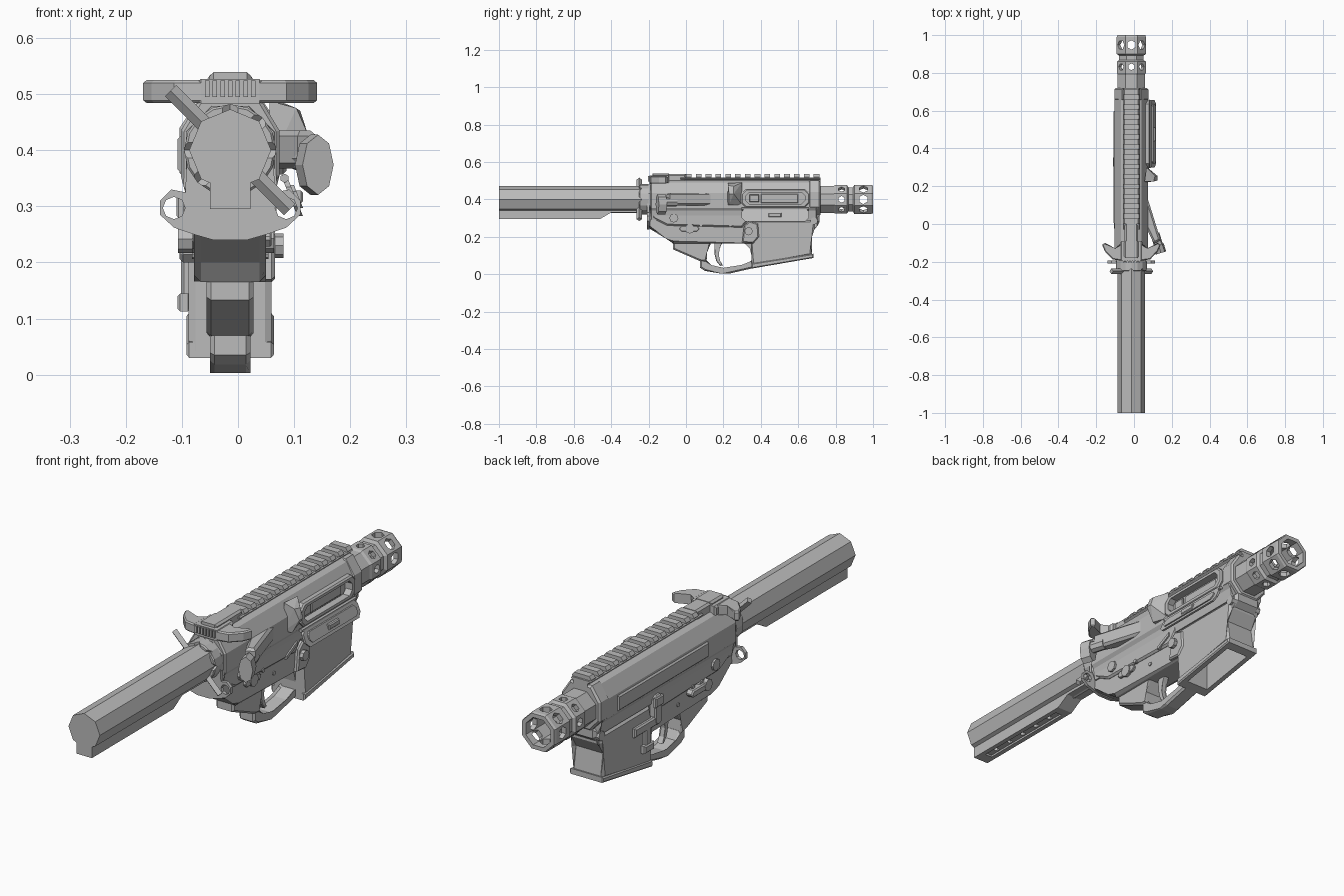
import bpy, bmesh
from math import pi, sin, cos
from mathutils import Vector

cube = bpy.data.objects.get("Cube")
if cube:
    bpy.data.objects.remove(cube)

MID = -0.014    # centre line of the body
AXIS_Z = 0.40   # height of the tube axis

grey = bpy.data.materials.new("matte_grey")
grey.use_nodes = True
grey.diffuse_color = (0.5, 0.5, 0.5, 1)
grey.node_tree.nodes["Principled BSDF"].inputs["Base Color"].default_value = (0.5, 0.5, 0.5, 1)


def finish(name, bm):
    bmesh.ops.recalc_face_normals(bm, faces=bm.faces)
    bmesh.ops.translate(bm, verts=bm.verts, vec=(MID, 0, 0))
    mesh = bpy.data.meshes.new(name)
    bm.to_mesh(mesh)
    bm.free()
    mesh.materials.append(grey)
    ob = bpy.data.objects.new(name, mesh)
    bpy.context.collection.objects.link(ob)
    return ob


def prism(name, axis, pts, lo, hi, chamfer=0):
    """Extrude a flat outline along one axis, with chamfered ends."""
    place = {"x": lambda p, d: (d, p[0], p[1]),
             "y": lambda p, d: (p[0], d, p[1]),
             "z": lambda p, d: (p[0], p[1], d)}[axis]
    bm = bmesh.new()
    a, b = [[bm.verts.new(place(p, d)) for p in pts] for d in (lo, hi)]
    caps = [bm.faces.new(a), bm.faces.new(b)]
    n = len(pts)
    for i in range(n):
        bm.faces.new((a[i], a[(i + 1) % n], b[(i + 1) % n], b[i]))
    if chamfer:
        edges = [e for f in caps for e in f.edges]
        bmesh.ops.bevel(bm, geom=edges, offset=chamfer, segments=1, affect='EDGES')
    return finish(name, bm)


def box(name, x, y, z, chamfer=0):
    return prism(name, "x", [(y[0], z[0]), (y[1], z[0]), (y[1], z[1]), (y[0], z[1])], *x, chamfer)


def both(pts):
    """Complete an outline by mirroring its right half."""
    return pts + [(-x, z) for x, z in reversed(pts)]


def tube(name, profile, turn, sides=8):
    """Rings of (y, radius) around the long axis."""
    bm = bmesh.new()
    rings = []
    for y, r in profile:
        angles = [turn + 2 * pi * i / sides for i in range(sides)]
        rings.append([bm.verts.new((r * cos(t), y, AXIS_Z + r * sin(t))) for t in angles])
    for a, b in zip(rings, rings[1:]):
        for i in range(sides):
            j = (i + 1) % sides
            bm.faces.new((a[i], a[j], b[j], b[i]))
    bm.faces.new(rings[0])
    bm.faces.new(rings[-1])
    return finish(name, bm)


def rod(name, centre, direction, r, length, sides=8, tall=1):
    bm = bmesh.new()
    bmesh.ops.create_cone(bm, cap_ends=True, segments=sides, radius1=r, radius2=r, depth=length)
    turn = Vector(direction).to_track_quat('Z', 'Y').to_matrix()
    bmesh.ops.rotate(bm, verts=bm.verts, cent=(0, 0, 0), matrix=turn)
    bmesh.ops.scale(bm, verts=bm.verts, vec=(1, 1, tall))
    bmesh.ops.translate(bm, verts=bm.verts, vec=centre)
    return finish(name, bm)


def hull(name, pts):
    bm = bmesh.new()
    for p in pts:
        bm.verts.new(p)
    bmesh.ops.convex_hull(bm, input=bm.verts)
    return finish(name, bm)


def cut(ob, cutters):
    """Subtract cutters, bake the result and remove them."""
    for c in cutters:
        c.hide_render = True
        m = ob.modifiers.new("cut", 'BOOLEAN')
        m.operation, m.solver, m.object = 'DIFFERENCE', 'EXACT', c
    graph = bpy.context.evaluated_depsgraph_get()
    graph.update()
    mesh = bpy.data.meshes.new_from_object(ob.evaluated_get(graph))
    ob.modifiers.clear()
    ob.data = mesh
    for c in cutters:
        bpy.data.objects.remove(c)


def repeat(ob, count, step):
    m = ob.modifiers.new("repeat", 'ARRAY')
    m.count, m.use_relative_offset, m.use_constant_offset = count, False, True
    m.constant_offset_displace = step


# Rear tube with its underside rib, slot and holes
tube("rear_tube", [(-1, .073), (-.19, .073)], pi / 2)
rib = prism("tube_rib", "x", [(-1, .36), (-1, .295), (-.46, .295), (-.40, .33), (-.22, .33), (-.22, .36)], -.036, .036)
cut(rib, [box("slot", (-.016, .016), (-.95, -.5), (.28, .303))])
cut(rib, [rod("hole", (0, -.9 + .085 * i, .3), (0, 0, 1), .012, .05, 6) for i in range(5)])

# Notched ring and end plate with side loops
nut = tube("notched_ring", [(-.25, .078), (-.245, .082), (-.2, .082)], pi / 8, 16)
cut(nut, [rod("notch", (0, -.25, AXIS_Z), (cos(i * pi / 4), 0, sin(i * pi / 4)), .014, .3, 4) for i in range(4)])
plate = prism("end_plate", "y", both([(.03, .24), (.065, .25), (.1, .262), (.125, .285), (.125, .31),
              (.105, .33), (.08, .325), (.075, .43), (.03, .475)]), -.208, -.194)
cut(plate, [rod("loop_hole", (s * .1, -.2, .297), (0, 1, 0), .02, .1) for s in (-1, 1)])

# Upper body
upper = prism("upper_body", "y", both([(.07, .29), (.078, .34), (.088, .355), (.088, .435), (.055, .49),
              (.035, .5)]), -.19, .70, .006)
cut(upper, [box("port", (.066, .2), (.32, .635), (.372, .438))])
prism("front_collar", "y", both([(.045, .31), (.09, .36), (.09, .44), (.05, .5)]), .655, .72, .008)
box("side_panel", (-.094, -.08), (.0, .6), (.36, .425), .006)

# Top rail
prism("rail_base", "y", both([(.032, .48), (.032, .505), (.045, .513), (.04, .518)]), -.03, .72)
tooth = prism("rail_teeth", "y", both([(.04, .514), (.045, .521), (.035, .535)]), .0, .03)
repeat(tooth, 14, (0, .0525, 0))
box("rail_rear_block", (-.035, .035), (-.1, 0), (.485, .537), .008)

# Pull handle with swept wings
box("handle_centre", (-.06, .06), (-.195, -.09), (.483, .527), .008)
box("handle_latch", (-.038, .038), (-.18, -.09), (.5, .539), .008)
repeat(box("handle_ridges", (-.045, -.037), (-.203, -.19), (.495, .524)), 7, (.0137, 0, 0))
for side, s in (("left", 1), ("right", -1)):
    wing = [(.05, -.1), (.085, -.135), (.14, -.1), (.155, -.11), (.14, -.145), (.1, -.187), (.05, -.195)]
    prism("handle_wing_" + side, "z", [(s * x, y) for x, y in wing], .484, .525, .005)


# Side port: frame, inner slide and open cover
def rounded(y0, y1, z0, z1, c):
    return [(y0 + c, z0), (y1 - c, z0), (y1, z0 + c), (y1, z1 - c),
            (y1 - c, z1), (y0 + c, z1), (y0, z1 - c), (y0, z0 + c)]


frame = prism("port_frame", "x", rounded(.295, .66, .357, .455, .025), .07, .1, .006)
cut(frame, [prism("opening", "x", rounded(.32, .635, .375, .438, .018), 0, .2)])
box("port_slide", (.06, .075), (.4, .6), (.38, .43), .004)
box("port_slide_step", (.07, .08), (.34, .39), (.385, .425), .003)
rod("cover_hinge", (.097, .477, .35), (0, 1, 0), .008, .36, 6)
outer = rounded(.298, .657, .283, .352, .018)
hull("port_cover", [(.092 + (.352 - z) * .4 + t, y, z) for y, z in outer for t in (0, .01)])
inner = rounded(.32, .635, .297, .338, .012)
hull("cover_rib", [(.1 + (.352 - z) * .4 + t, y, z) for y, z in inner for t in (0, .008)])
box("cover_latch", (.108, .13), (.44, .51), (.305, .328), .004)

# Deflector wedge behind the port
hull("deflector", [(.07, .22, .37), (.07, .225, .488), (.118, .225, .475), (.138, .23, .43), (.105, .23, .37),
                   (.125, .255, .47), (.138, .255, .43), (.08, .3, .49), (.08, .3, .37), (.09, .295, .44)])

# Angled plunger housing and button
prism("plunger_housing", "z", [(.06, .14), (.085, .14), (.155, -.085), (.12, -.105), (.06, .02)], .367, .435, .01)
rod("plunger_stem", (.14, -.1, .385), (.3, -.95, 0), .024, .1)
rod("plunger_button", (.15, -.132, .374), (.3, -.95, 0), .029, .045, 8, 1.85)

# Lower body
prism("lower_body", "x", [(-.2, .34), (-.205, .25), (-.1, .2), (-.07, .165), (.38, .165), (.6, .2), (.665, .22),
      (.69, .26), (.715, .28), (.715, .315), (.6, .34)], -.064, .064, .012)
prism("lower_shelf", "x", [(-.18, .34), (-.18, .3), (-.1, .26), (.3, .25), (.34, .3), (.34, .34)], -.074, .074, .008)
tube("rear_boss", [(-.2, .085), (-.13, .088)], pi / 8)
prism("grip_mount", "x", [(-.07, .2), (-.07, .133), (.075, .07), (.11, .065), (.105, .12), (.135, .17), (.1, .2)],
      -.042, .042, .008)

# Hollow well with a flared lip
well = prism("well", "x", [(.35, .04), (.675, .1), (.66, .2), (.69, .25), (.69, .29), (.36, .29), (.35, .2)],
             -.074, .074, .012)
lip = prism("well_lip", "x", [(.35, .03), (.682, .087), (.682, .11), (.35, .058)], -.078, .078, .005)
for part in (well, lip):
    cut(part, [box("well_hole", (-.052, .052), (.39, .645), (0, .2))])

# Trigger and guard
prism("guard", "x", [(.075, .085), (.075, .035), (.1, .018), (.19, .003), (.23, .003), (.37, .035), (.37, .09),
      (.345, .06), (.3, .042), (.2, .026), (.13, .042), (.11, .075)], -.036, .036, .008)
prism("guard_front_curve", "x", [(.37, .04), (.37, .19), (.3, .175), (.34, .14), (.35, .1)], -.036, .036)
prism("trigger", "x", [(.15, .18), (.2, .18), (.178, .14), (.172, .105), (.18, .07), (.197, .048), (.182, .045),
      (.162, .07), (.153, .105), (.156, .14)], -.012, .012, .003)

# Pins through both sides
for name, y, z, r, half in (("rear_pin", -.065, .30, .024, .083), ("front_pin", .685, .285, .02, .075),
                            ("selector_pivot", .02, .243, .026, .078), ("small_pin_front", .165, .215, .009, .068),
                            ("small_pin_rear", .08, .262, .009, .078)):
    rod(name, (0, y, z), (1, 0, 0), r, 2 * half)

# Right-hand controls
prism("right_selector_tip", "x", rounded(-.035, .07, .228, .258, .012), .06, .074, .003)
prism("release_fence", "x", [(.3, .17), (.36, .165), (.39, .2), (.385, .27), (.34, .285), (.31, .26)], .05, .08, .006)
rod("release_button", (.08, .335, .23), (1, 0, 0), .022, .03)
prism("slant_rib", "x", [(.23, .25), (.3, .285), (.3, .3), (.23, .265)], .06, .08)

# Left-hand controls
prism("selector_lever", "x", rounded(-.02, .11, .225, .255, .012), -.092, -.06, .005)
rod("selector_knob", (-.08, .0, .242), (1, 0, 0), .025, .025)
prism("catch_paddle", "x", rounded(.3, .35, .2, .325, .014), -.09, -.05, .006)
box("catch_pad", (-.096, -.08), (.3, .355), (.28, .32), .004)
box("catch_bar", (-.088, -.06), (.33, .48), (.2, .238), .006)
box("catch_drop", (-.088, -.06), (.375, .41), (.12, .22), .006)
box("catch_foot", (-.094, -.07), (.36, .425), (.113, .145), .005)

# Ported front end
nose = tube("front_nozzle", [(.69, .078), (.79, .078), (.80, .083), (.86, .083), (.868, .07), (.892, .07),
                             (.90, .084), (.99, .084), (1, .08)], pi / 8)
cut(nose, [tube("bore", [(.78, .062), (1.1, .062)], pi / 8)])
for y, r in ((.832, .018), (.948, .025)):
    cut(nose, [rod("vent", (0, y, AXIS_Z), (cos(i * pi / 4), 0, sin(i * pi / 4)), r, .3, 6) for i in range(4)])
